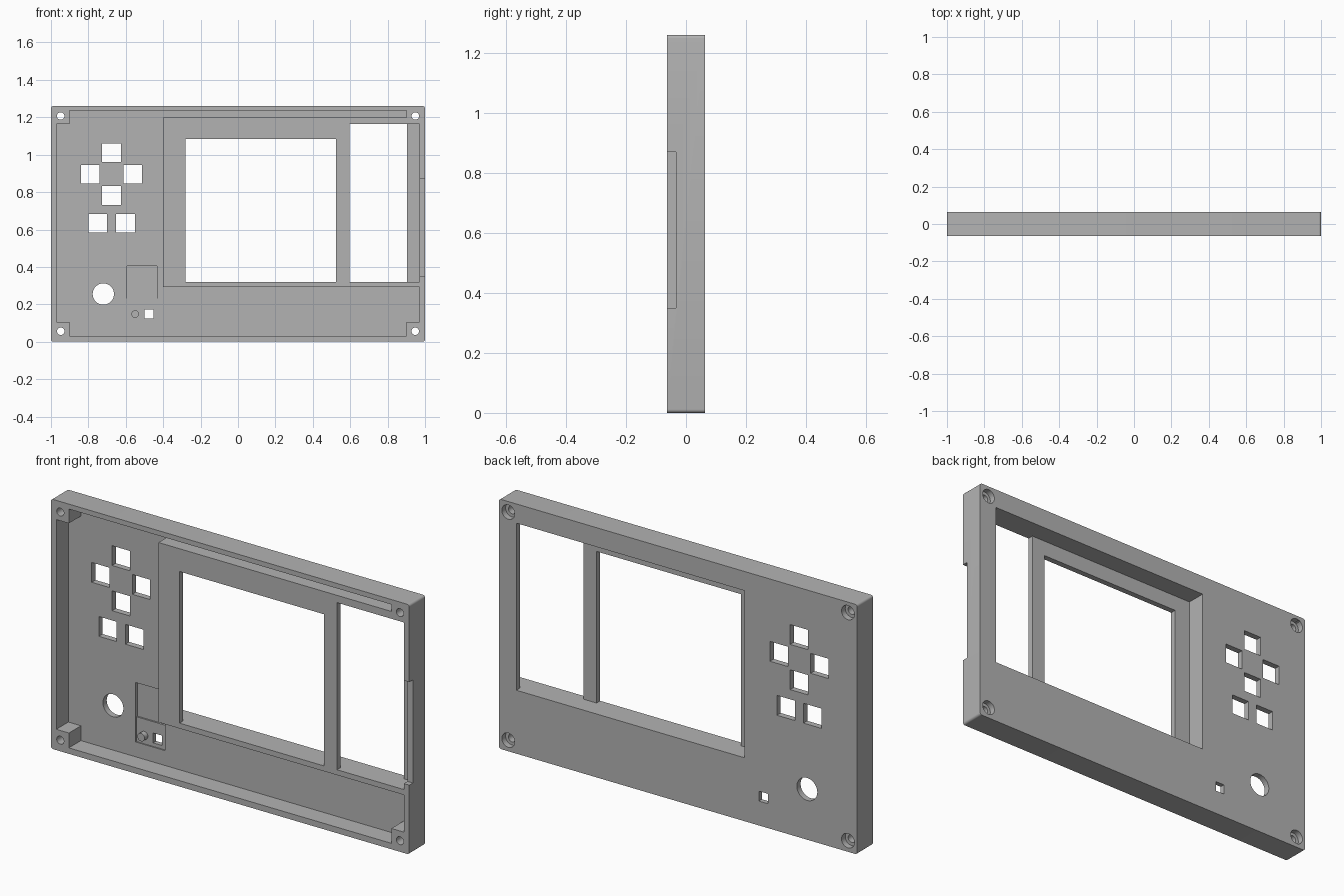
import bpy, math

cube = bpy.data.objects.get("Cube")
if cube:
    bpy.data.objects.remove(cube, do_unlink=True)

grey = bpy.data.materials.new("matte grey")
grey.use_nodes = True
colour = (0.45, 0.45, 0.45, 1)
grey.diffuse_color = colour
grey.node_tree.nodes["Principled BSDF"].inputs["Base Color"].default_value = colour

FRONT, BACK, FLOOR, FACE = -0.063, 0.063, 0.033, -0.034
OUT = 0.1  # overshoot for cuts that pass through a face


def prism(name, outline, y0, y1):
    """Extrude a counter-clockwise x/z outline from y0 to y1."""
    n = len(outline)
    verts = [(x, y, z) for y in (y0, y1) for x, z in outline]
    faces = [tuple(range(n)), tuple(reversed(range(n, 2 * n)))]
    faces += [(i, i + n, (i + 1) % n + n, (i + 1) % n) for i in range(n)]
    mesh = bpy.data.meshes.new(name)
    mesh.from_pydata(verts, [], faces)
    mesh.materials.append(grey)
    obj = bpy.data.objects.new(name, mesh)
    bpy.context.collection.objects.link(obj)
    return obj


def rect(x0, x1, z0, z1):
    return [(x0, z0), (x1, z0), (x1, z1), (x0, z1)]


def square(x, z, size):
    h = size / 2
    return rect(x - h, x + h, z - h, z + h)


def circle(x, z, r, n=32):
    return [(x + r * math.cos(math.tau * i / n), z + r * math.sin(math.tau * i / n))
            for i in range(n)]


def rounded(x0, x1, z0, z1, r, steps=5):
    pts = []
    corners = [(x1 - r, z1 - r), (x0 + r, z1 - r), (x0 + r, z0 + r), (x1 - r, z0 + r)]
    for k, (cx, cz) in enumerate(corners):
        for i in range(steps + 1):
            a = math.pi / 2 * (k + i / steps)
            pts.append((cx + r * math.cos(a), cz + r * math.sin(a)))
    return pts


# Solid slab with softened corners
panel = prism("front_panel", rounded(-1, 1, 0, 1.26, 0.012), FRONT, BACK)


def cut(outline, y0, y1):
    cutter = prism("cutter", outline, y0, y1)
    cutter.hide_render = True
    mod = panel.modifiers.new("cut", "BOOLEAN")
    mod.object, mod.operation, mod.solver = cutter, "DIFFERENCE", "EXACT"
    bpy.context.view_layer.objects.active = panel
    bpy.ops.object.modifier_apply(modifier=mod.name)
    bpy.data.objects.remove(cutter, do_unlink=True)


# Front cavity, leaving the corner blocks and the display housing standing
cut([(-0.9, 0.03), (0.9, 0.03), (0.9, 0.105), (0.97, 0.105), (0.97, 0.293),
     (-0.4, 0.293), (-0.4, 1.2), (0.9, 1.2), (0.9, 1.235), (-0.9, 1.235),
     (-0.9, 1.163), (-0.97, 1.163), (-0.97, 0.105), (-0.9, 0.105)], -OUT, FLOOR)

# Side bay, display recess from the back, display window
cut(rect(0.597, 0.97, 0.32, 1.163), -OUT, FLOOR)
cut(rect(-0.37, 0.903, 0.32, 1.163), FACE, OUT)
cut(rect(-0.282, 0.523, 0.32, 1.085), -OUT, 0)

# Slot in the rim of the left side wall
cut(rect(0.95, 1.1, 0.35, 0.87), -OUT, FACE)

# Button openings
for x, z in [(-0.676, 1.01), (-0.79, 0.895), (-0.563, 0.895),
             (-0.676, 0.782), (-0.75, 0.633), (-0.602, 0.633)]:
    cut(square(x, z, 0.1), 0, OUT)

# Round opening, shallow two-level pocket and small square opening
cut(circle(-0.72, 0.255, 0.057, 48), 0, OUT)
cut(rect(-0.594, -0.432, 0.105, 0.23), 0, FLOOR + 0.006)
cut(rect(-0.594, -0.432, 0.23, 0.405), 0, FLOOR + 0.014)
cut(square(-0.476, 0.148, 0.05), 0, OUT)

# Counterbored corner screw holes
for x in (-0.948, 0.948):
    for z in (0.056, 1.207):
        cut(circle(x, z, 0.02), -OUT, OUT)
        cut(circle(x, z, 0.036), BACK - 0.03, OUT)

# Locating peg in the pocket
peg = prism("locating_peg", circle(-0.55, 0.148, 0.02), 0.012, FLOOR + 0.012)

for obj in (panel, peg):
    bpy.ops.object.select_all(action="DESELECT")
    obj.select_set(True)
    bpy.context.view_layer.objects.active = obj
    bpy.ops.object.shade_smooth_by_angle(angle=math.radians(30))
